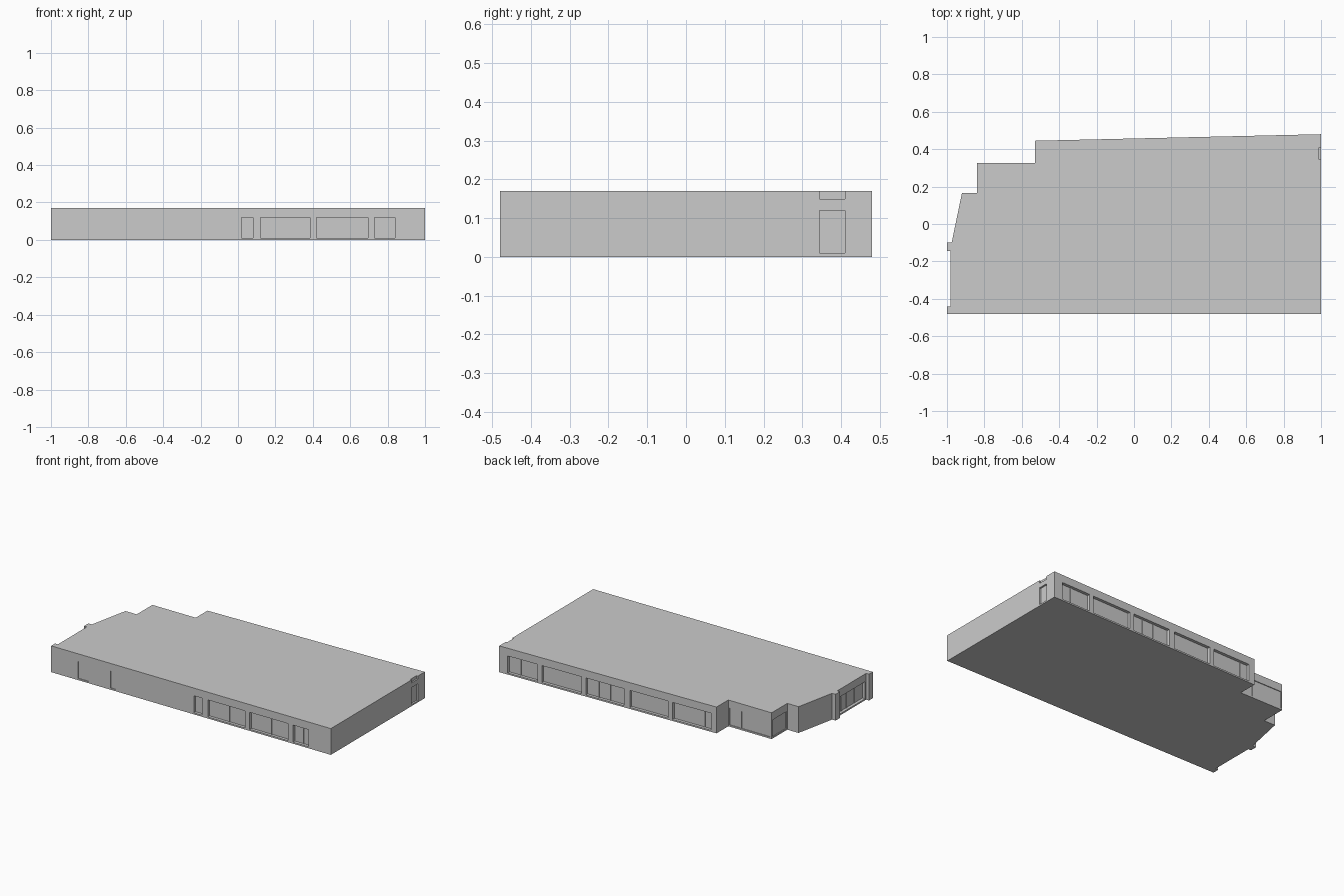
import bpy, bmesh
from mathutils import Vector, Matrix

if "Cube" in bpy.data.objects:
    bpy.data.objects.remove(bpy.data.objects["Cube"])

HEIGHT = 0.17
Z0, Z1 = 0.01, 0.12


def mesh_object(name, bm):
    bmesh.ops.recalc_face_normals(bm, faces=bm.faces)
    mesh = bpy.data.meshes.new(name)
    bm.to_mesh(mesh)
    bm.free()
    obj = bpy.data.objects.new(name, mesh)
    bpy.context.collection.objects.link(obj)
    return obj


def wall_frame(p, q):
    """Local frame on a wall: x runs p to q, y points inward, z up."""
    along = (Vector(q) - Vector(p)).normalized()
    return Matrix(((along.x, -along.y, 0, p[0]),
                   (along.y, along.x, 0, p[1]),
                   (0, 0, 1, 0), (0, 0, 0, 1)))


def add_box(bm, frame, lo, hi):
    lo, hi = Vector(lo), Vector(hi)
    local = Matrix.Translation((lo + hi) / 2) @ Matrix.Diagonal((*(hi - lo), 1))
    bmesh.ops.create_cube(bm, size=1, matrix=frame @ local)


def back_y(x):
    return 0.445 + (x + 0.53) * 0.035 / 1.53


# Building block extruded from its footprint
outline = [(-1, -0.48), (1, -0.48), (1, 0.48), (-0.53, 0.445), (-0.53, 0.325),
           (-0.84, 0.325), (-0.84, 0.165), (-0.92, 0.165), (-0.975, -0.10),
           (-1, -0.10), (-1, -0.145), (-0.98, -0.145), (-0.98, -0.44), (-1, -0.44)]
bm = bmesh.new()
base = bm.faces.new([bm.verts.new((x, y, 0)) for x, y in outline])
top = bmesh.ops.extrude_face_region(bm, geom=[base])["geom"]
bmesh.ops.translate(bm, vec=(0, 0, HEIGHT),
                    verts=[v for v in top if isinstance(v, bmesh.types.BMVert)])
building = mesh_object("building", bm)

# Openings: name, left end, right end seen from outside, depth, mullion fractions
openings = []
for x0, x1, depth, bars in [(0.02, 0.08, 0.02, []), (0.12, 0.385, 0.02, [0.54]),
                            (0.42, 0.695, 0.02, [0.52]), (0.73, 0.84, 0.02, [0.55]),
                            (-0.81, -0.73, 0.006, []), (-0.575, -0.54, 0.006, [])]:
    openings.append(("front", (x0, -0.48), (x1, -0.48), depth, bars))
for x0, x1, bars in [(0.94, 0.73, [0.38]), (0.70, 0.42, []), (0.39, 0.12, [0.3, 0.6]),
                     (0.08, -0.19, []), (-0.22, -0.49, [0.8])]:
    openings.append(("back", (x0, back_y(x0)), (x1, back_y(x1)), 0.02, bars))
openings += [
    ("side_door", (1, 0.345), (1, 0.41), 0.012, []),
    ("corner_back", (-0.54, 0.325), (-0.83, 0.325), 0.006, [0.28]),
    ("corner_left", (-0.84, 0.315), (-0.84, 0.175), 0.006, []),
    ("entrance", (-0.98, -0.155), (-0.98, -0.43), 0.02, [0.2, 0.4, 0.7]),
]

cut, glass, bars_bm = bmesh.new(), bmesh.new(), bmesh.new()
for name, p, q, depth, bars in openings:
    frame = wall_frame(p, q)
    width = (Vector(q) - Vector(p)).length
    add_box(cut, frame, (0, -0.02, Z0), (width, depth, Z1))
    # Pane just in front of the back of the recess
    y = depth - 0.001
    corners = [(0, y, Z0), (width, y, Z0), (width, y, Z1), (0, y, Z1)]
    glass.faces.new([glass.verts.new(frame @ Vector(c)) for c in corners])
    for f in bars:
        add_box(bars_bm, frame, (f * width - 0.003, depth - 0.005, Z0),
                (f * width + 0.003, depth, Z1))

# Small notch in the roof edge above the side door
add_box(cut, wall_frame((1, 0.345), (1, 0.41)), (0, -0.02, 0.15), (0.065, 0.01, 0.19))

cutter = mesh_object("opening_cutter", cut)
cutter.hide_render = True
mod = building.modifiers.new("openings", "BOOLEAN")
mod.operation = "DIFFERENCE"
mod.solver = "EXACT"
mod.object = cutter
bpy.context.view_layer.objects.active = building
bpy.ops.object.modifier_apply(modifier=mod.name)
bpy.data.objects.remove(cutter)

mesh_object("window_panes", glass)
mesh_object("window_mullions", bars_bm)
